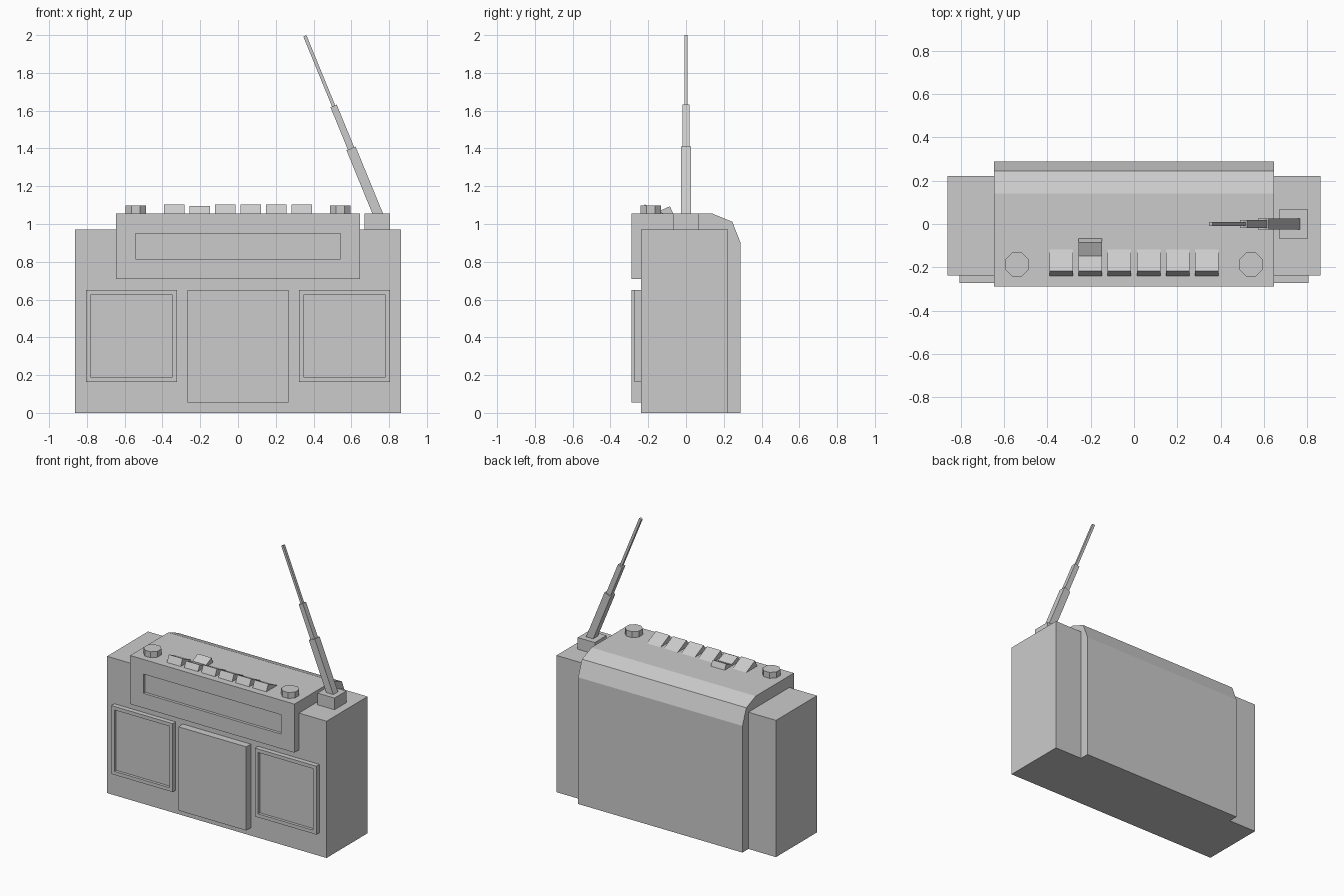
import bpy, bmesh, math
from mathutils import Matrix, Vector

if "Cube" in bpy.data.objects:
    bpy.data.objects.remove(bpy.data.objects["Cube"])


def finish(bm, name):
    bmesh.ops.recalc_face_normals(bm, faces=bm.faces)
    me = bpy.data.meshes.new(name)
    bm.to_mesh(me)
    bm.free()
    ob = bpy.data.objects.new(name, me)
    bpy.context.collection.objects.link(ob)
    return ob


def prism(name, profile, x0, x1, margin=0, depth=0):
    """Extrude a (y, z) profile from x0 to x1; optionally recess its front face."""
    bm = bmesh.new()
    face = bm.faces.new([bm.verts.new((x0, y, z)) for y, z in profile])
    ext = bmesh.ops.extrude_face_region(bm, geom=[face])
    verts = [g for g in ext["geom"] if isinstance(g, bmesh.types.BMVert)]
    bmesh.ops.translate(bm, verts=verts, vec=(x1 - x0, 0, 0))
    bmesh.ops.recalc_face_normals(bm, faces=bm.faces)
    if margin:
        front = min(bm.faces, key=lambda f: f.calc_center_median().y)
        bmesh.ops.inset_region(bm, faces=[front], thickness=margin, use_even_offset=True)
        panel = bmesh.ops.extrude_discrete_faces(bm, faces=[front])["faces"][0]
        bmesh.ops.translate(bm, verts=panel.verts, vec=(0, depth, 0))
    return finish(bm, name)


def box(name, x0, x1, y0, y1, z0, z1, margin=0, depth=0):
    return prism(name, [(y0, z0), (y0, z1), (y1, z1), (y1, z0)], x0, x1, margin, depth)


# Main case
box("main_body", -0.863, 0.863, -0.238, 0.222, 0, 0.972)

# Centre housing: overhanging front with tuner window, sloped back
prism("centre_housing",
      [(-0.289, 0.71), (-0.289, 1.055), (0.14, 1.055), (0.245, 1.012),
       (0.289, 0.90), (0.289, 0), (0.2, 0), (0.2, 0.71)],
      -0.646, 0.646, 0.104, 0.02)

# Cassette door
box("cassette_door", -0.267, 0.267, -0.289, -0.22, 0.055, 0.65)

# Speakers and knobs on both sides
for side, s in (("left", -1), ("right", 1)):
    x0, x1 = sorted((s * 0.323, s * 0.806))
    box(side + "_speaker", x0, x1, -0.272, -0.22, 0.164, 0.65, 0.025, 0.02)
    bm = bmesh.new()
    bmesh.ops.create_cone(bm, cap_ends=True, segments=8, radius1=0.059, radius2=0.059,
                          depth=0.057,
                          matrix=Matrix.Translation((s * 0.541, -0.187, 1.0685))
                          @ Matrix.Rotation(math.radians(22.5), 4, 'Z'))
    finish(bm, side + "_knob")

# Wedge keys, the second one rocked back
key = [(-0.242, 1.05), (-0.218, 1.103), (-0.107, 1.05)]
rocked_key = [(-0.242, 1.05), (-0.218, 1.094), (-0.147, 1.066), (-0.085, 1.094), (-0.066, 1.05)]
for i in range(6):
    cx = (i - 2.5) * 0.1347
    prism(f"key_{i + 1}", rocked_key if i == 1 else key, cx - 0.054, cx + 0.054)

# Antenna base and three telescoping square sections
box("antenna_base", 0.671, 0.805, -0.066, 0.066, 0.95, 1.055)
foot, tip = Vector((0.750, 0, 1.03)), Vector((0.354, 0, 1.996))
axis = tip - foot
tilt = Matrix.Rotation(math.atan2(axis.x, axis.z), 4, 'Y')
sections = [("lower", 1.03, 1.40, 0.026), ("middle", 1.39, 1.625, 0.018), ("upper", 1.615, 1.996, 0.009)]
for label, z0, z1, half in sections:
    a, b = ((z - foot.z) / axis.z for z in (z0, z1))
    bm = bmesh.new()
    bmesh.ops.create_cube(bm, size=1, matrix=Matrix.Translation(foot + axis * (a + b) / 2) @ tilt
                          @ Matrix.Diagonal((2 * half, 2 * half, axis.length * (b - a), 1)))
    finish(bm, "antenna_" + label)
